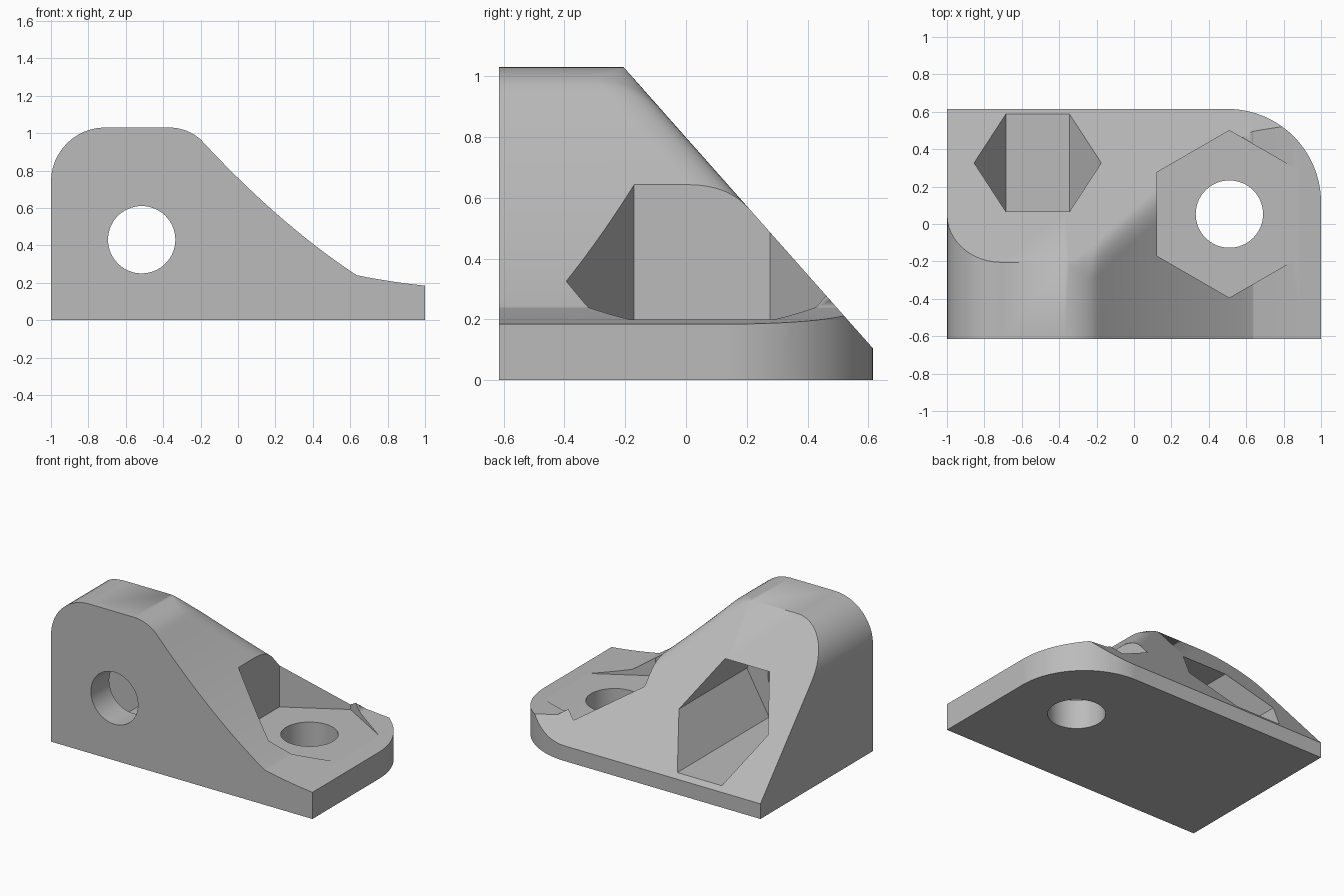
import bpy, bmesh
from math import sqrt, sin, cos, pi, radians

cube = bpy.data.objects.get("Cube")
if cube:
    bpy.data.objects.remove(cube, do_unlink=True)

GREY = (0.5, 0.5, 0.5, 1)
grey = bpy.data.materials.new("plain grey")
grey.use_nodes = True
grey.diffuse_color = GREY
grey.node_tree.nodes["Principled BSDF"].inputs["Base Color"].default_value = GREY

FRONT, BACK, BACK_Z = -0.615, 0.615, 0.105
SLOPE = (1.03 - BACK_Z) / (BACK + 0.205)


def height(x):
    """Top outline of the block along its length."""
    if x < -0.71:
        return 0.74 + sqrt(max(0, 0.29 ** 2 - (x + 0.71) ** 2))
    if x < -0.37:
        return 1.03
    if x < -0.18:
        return 0.77 + sqrt(0.26 ** 2 - (x + 0.37) ** 2)
    if x < 0.635:
        return 0.76 - 0.98 * x + 0.253 * x * x
    t = x - 0.635
    return 0.24 - 0.2 * t + 0.13 * t * t


def blend(x):
    """Size of the rounding between the top and the sloped back."""
    rise = min(1, max(0, (x + 0.36) / 0.12))
    fall = min(1, max(0, (0.57 - x) / 0.4))
    return 0.13 * rise * fall


def section(x):
    z = height(x)
    y = BACK - (z - BACK_Z) / SLOPE
    a = blend(x)
    n = sqrt(1 + SLOPE ** 2)
    start, end = (y - a, z), (y + 0.8 * a / n, z - 0.8 * a * SLOPE / n)
    pts = [(FRONT, 0), (FRONT, z)]
    for i in range(9):
        t = i / 8
        pts.append(tuple((1 - t) ** 2 * s + 2 * t * (1 - t) * p + t * t * e
                         for s, p, e in zip(start, (y, z), end)))
    tip = BACK + 0.06
    return pts + [(tip, BACK_Z - 0.06 * SLOPE), (tip, 0)]


def finish(bm, name):
    bmesh.ops.remove_doubles(bm, verts=bm.verts, dist=1e-5)
    bmesh.ops.recalc_face_normals(bm, faces=bm.faces)
    mesh = bpy.data.meshes.new(name)
    bm.to_mesh(mesh)
    bm.free()
    mesh.materials.append(grey)
    ob = bpy.data.objects.new(name, mesh)
    bpy.context.collection.objects.link(ob)
    return ob


# Bracket body, lofted through cross-sections along its length
stations = [-0.71 - 0.29 * cos(i * pi / 24) for i in range(13)]
stations += [-0.37 + 0.19 * i / 8 for i in range(9)]
stations += [-0.18 + 0.815 * i / 24 for i in range(1, 25)]
stations += [0.64] + [0.635 + 0.415 * i / 8 for i in range(1, 9)]
bm = bmesh.new()
rings = [[bm.verts.new((x, y, z)) for y, z in section(x)] for x in stations]
count = len(rings[0])
for a, b in zip(rings, rings[1:]):
    for i in range(count):
        j = (i + 1) % count
        bm.faces.new((a[i], a[j], b[j], b[i]))
bm.faces.new(rings[0])
bm.faces.new(rings[-1])
body = finish(bm, "bracket_body")


def cut(cutter, operation="DIFFERENCE"):
    mod = body.modifiers.new("cut", "BOOLEAN")
    mod.operation, mod.object, mod.solver = operation, cutter, "EXACT"
    bpy.ops.object.select_all(action="DESELECT")
    bpy.context.view_layer.objects.active = body
    body.select_set(True)
    bpy.ops.object.modifier_apply(modifier=mod.name)
    bpy.data.objects.remove(cutter, do_unlink=True)


def prism(name, sides, radius, depth, location, rotation=(0, 0, 0)):
    bpy.ops.mesh.primitive_cylinder_add(vertices=sides, radius=radius, depth=depth,
                                        location=location, rotation=rotation)
    ob = bpy.context.object
    ob.name = name
    ob.data.materials.append(grey)
    return ob


# Rounded back corner, trimmed by a plan outline
plan = [(-1.3, -1), (1, -1)]
plan += [(0.5 + 0.5 * cos(i * pi / 48), 0.115 + 0.5 * sin(i * pi / 48)) for i in range(25)]
plan += [(-1.3, BACK)]
bm = bmesh.new()
base = bm.faces.new([bm.verts.new((x, y, -0.5)) for x, y in plan])
top = bmesh.ops.extrude_face_region(bm, geom=[base])["geom"]
bmesh.ops.translate(bm, vec=(0, 0, 2),
                    verts=[v for v in top if isinstance(v, bmesh.types.BMVert)])
cut(finish(bm, "plan_trim"), "INTERSECT")

# Upright bolt hole with its hexagonal nut pocket
cut(prism("base_pocket", 6, 0.447, 2, (0.51, 0.053, 1.2)))
cut(prism("base_hole", 64, 0.18, 1, (0.51, 0.053, 0)))

# Front bolt hole with its hexagonal nut pocket opening on the slope
cut(prism("wall_pocket", 6, 0.34, 2, (-0.515, 0.585, 0.43), (radians(90), radians(30), 0)))
cut(prism("wall_hole", 64, 0.18, 1, (-0.515, -0.6, 0.43), (radians(90), 0, 0)))

bpy.ops.object.shade_smooth_by_angle(angle=radians(30))
weighted = body.modifiers.new("even shading", "WEIGHTED_NORMAL")
weighted.keep_sharp = True
